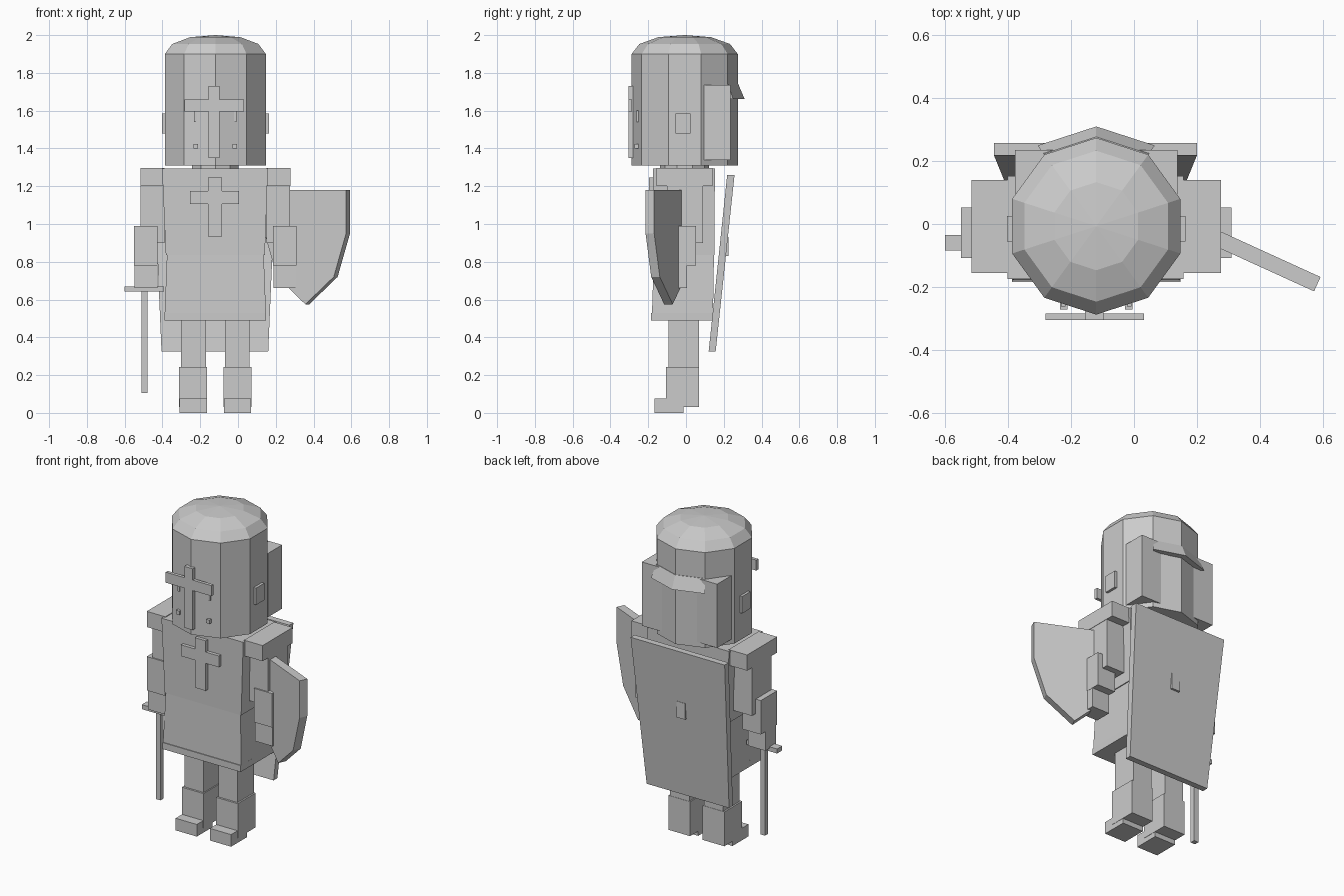
import bpy, bmesh, math
from mathutils import Matrix, Vector

if "Cube" in bpy.data.objects:
    bpy.data.objects.remove(bpy.data.objects["Cube"])

CX, CY = -0.12, -0.007          # body axis
grey = bpy.data.materials.new("light_grey")
grey.diffuse_color = (0.6, 0.6, 0.6, 1)
grey.use_nodes = True
grey.node_tree.nodes["Principled BSDF"].inputs["Base Color"].default_value = grey.diffuse_color


def finish(name, bm):
    bmesh.ops.recalc_face_normals(bm, faces=bm.faces)
    me = bpy.data.meshes.new(name)
    bm.to_mesh(me)
    bm.free()
    me.materials.append(grey)
    ob = bpy.data.objects.new(name, me)
    bpy.context.collection.objects.link(ob)
    return ob


def loft(name, rings):
    """Closed solid through rings of equal vertex count."""
    bm = bmesh.new()
    vs = [[bm.verts.new(p) for p in r] for r in rings]
    n = len(rings[0])
    for a, b in zip(vs, vs[1:]):
        for i in range(n):
            j = (i + 1) % n
            bm.faces.new((a[i], a[j], b[j], b[i]))
    bm.faces.new(vs[0])
    bm.faces.new(vs[-1])
    return finish(name, bm)


def rect(x0, x1, y0, y1, z):
    return [(x0, y0, z), (x1, y0, z), (x1, y1, z), (x0, y1, z)]


def box(name, x0, x1, y0, y1, z0, z1):
    return loft(name, [rect(x0, x1, y0, y1, z0), rect(x0, x1, y0, y1, z1)])


def pair(name, x0, x1, y0, y1, z0, z1):
    """Box given as offsets from the body axis, built on both sides."""
    box("right_" + name, CX - x1, CX - x0, y0, y1, z0, z1)
    box("left_" + name, CX + x0, CX + x1, y0, y1, z0, z1)


def decagon(r, z, idx=range(10)):
    return [(CX + r * math.cos(math.radians(18 + 36 * i)),
             CY + r * math.sin(math.radians(18 + 36 * i)), z) for i in idx]


# Helmet with a faceted dome
loft("helmet", [decagon(r, z) for r, z in
     ((0.281, 1.31), (0.281, 1.9), (0.24, 1.953), (0.14, 1.989), (0.002, 2.0))])
loft("neck", [decagon(0.13, 1.2), decagon(0.13, 1.33)])

# Helmet details
box("face_cross_upright", -0.155, -0.097, -0.305, -0.27, 1.35, 1.73)
box("face_cross_bar", -0.282, 0.032, -0.305, -0.285, 1.595, 1.66)
pair("face_stud", 0.092, 0.115, -0.272, -0.24, 1.4, 1.424)
pair("eye_slit", 0.098, 0.112, -0.263, -0.24, 1.54, 1.6)
pair("ear_plate", 0.25, 0.283, -0.055, 0.025, 1.48, 1.585)
box("neck_guard", -0.378, 0.138, 0.095, 0.235, 1.34, 1.735)

# Flared rim over the neck guard
back = (1, 2, 3)
loft("rear_rim", [
    decagon(0.25, 1.665, back) + decagon(0.317, 1.662, reversed(back)),
    decagon(0.25, 1.74, back) + decagon(0.284, 1.74, reversed(back))])

# Torso and tunic
loft("torso", [rect(-0.382, 0.142, -0.172, 0.15, 0.835),
               rect(-0.402, 0.158, -0.175, 0.153, 1.293)])
loft("skirt", [rect(-0.388, 0.148, -0.18, 0.143, 0.528),
               rect(-0.376, 0.136, -0.17, 0.148, 0.838)])
box("skirt_hem", -0.388, 0.148, -0.185, 0.143, 0.49, 0.53)
box("chest_cross_upright", -0.16, -0.085, -0.195, -0.165, 0.935, 1.245)
box("chest_cross_bar", -0.255, 0.005, -0.195, -0.165, 1.105, 1.175)

# Arms
pair("shoulder_pad", 0.27, 0.397, -0.155, 0.14, 1.2, 1.297)
pair("upper_arm", 0.27, 0.395, -0.1, 0.09, 0.9, 1.2)
pair("forearm", 0.305, 0.43, -0.108, 0.053, 0.78, 0.99)
pair("hand", 0.307, 0.428, -0.1, 0.005, 0.66, 0.785)

# Legs
pair("thigh", 0.05, 0.182, -0.093, 0.068, 0.24, 0.52)
pair("shin", 0.043, 0.192, -0.105, 0.07, 0.03, 0.243)
pair("foot", 0.045, 0.19, -0.168, -0.012, 0.0, 0.075)

# Sword
box("sword_blade", -0.51, -0.479, -0.075, -0.045, 0.105, 0.65)
box("sword_guard", -0.6, -0.392, -0.085, -0.035, 0.642, 0.67)
box("sword_grip", -0.51, -0.479, -0.075, -0.045, 0.66, 0.8)

# Leaning, tapered plate on the back
loft("back_plate", [rect(-0.405, 0.16, 0.12, 0.157, 0.325),
                    rect(-0.445, 0.2, 0.218, 0.257, 1.26)])
box("back_plate_clasp", -0.15, -0.09, 0.19, 0.224, 0.83, 0.93)

# Pointed shield: a mirrored profile turned outward
half = [(0.237, 1.18), (0.237, 0.95), (0.165, 0.72)]
profile = half + [(0, 0.575)] + [(-u, z) for u, z in reversed(half)]
turn = Matrix.Translation((0.367, -0.093, 0)) @ Matrix.Rotation(math.radians(-24.5), 4, 'Z')
loft("shield", [[turn @ Vector((u, v, z)) for u, z in profile] for v in (-0.025, 0.025)])
